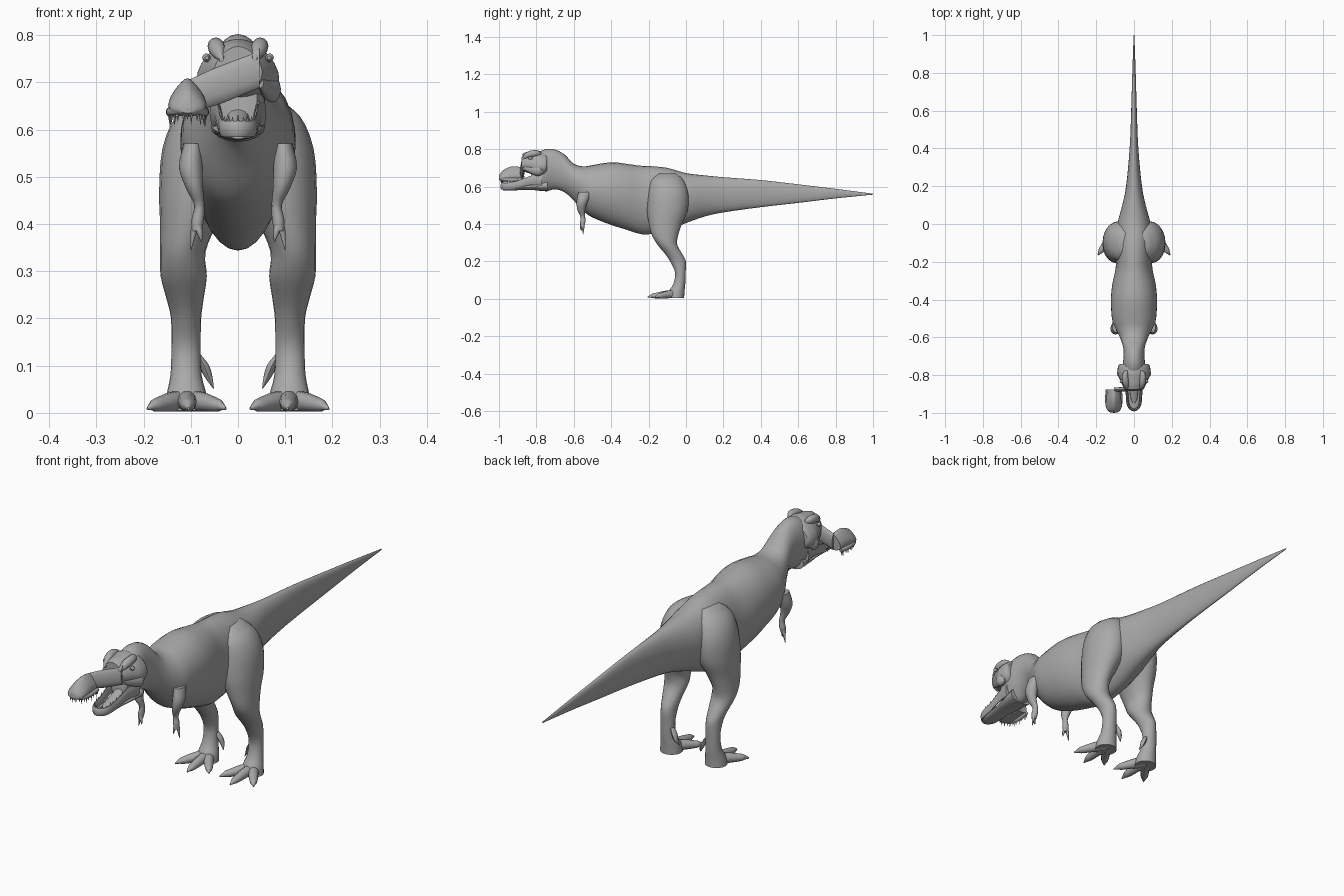
import bpy, bmesh, math
from mathutils import Vector

X, Y, Z = Vector((1, 0, 0)), Vector((0, 1, 0)), Vector((0, 0, 1))
hide = bpy.data.materials.new("grey hide")
hide.diffuse_color = (0.4, 0.4, 0.4, 1)


def spline(rows, n):
    """Smoothly interpolate ring rows (Catmull-Rom)."""
    rows = [Vector(r) for r in rows]
    out = []
    for i in range(len(rows) - 1):
        p0, p1, p2 = rows[max(i - 1, 0)], rows[i], rows[i + 1]
        p3 = rows[min(i + 2, len(rows) - 1)]
        for k in range(n):
            t = k / n
            out.append(0.5 * (2 * p1 + (p2 - p0) * t + (2 * p0 - 5 * p1 + 4 * p2 - p3) * t * t
                              + (3 * p1 - p0 - 3 * p2 + p3) * t ** 3))
    return out + [rows[-1]]


def finish(name, bm, mirror, angle=50):
    bmesh.ops.recalc_face_normals(bm, faces=bm.faces)
    me = bpy.data.meshes.new(name)
    bm.to_mesh(me)
    bm.free()
    ob = bpy.data.objects.new(name, me)
    bpy.context.collection.objects.link(ob)
    me.materials.append(hide)
    bpy.ops.object.select_all(action='DESELECT')
    ob.select_set(True)
    bpy.context.view_layer.objects.active = ob
    bpy.ops.object.shade_smooth_by_angle(angle=math.radians(angle))
    if mirror:
        ob.modifiers.new("mirror", 'MIRROR').use_mirror_merge = False
    return ob


def loft(name, rings, u=X, v=Z, sides=20, n=3, taper=0.0, mirror=False):
    """Rings are x, y, z, half size along u, half size along v.
    With u=None the section turns to follow the path; taper widens the top."""
    rows = spline(rings, n)
    bm = bmesh.new()
    loops = []
    for i, r in enumerate(rows):
        c, uu = Vector(r[:3]), u
        if u is None:
            t = Vector(rows[min(i + 1, len(rows) - 1)][:3]) - Vector(rows[max(i - 1, 0)][:3])
            uu = Vector((t.y, -t.x, 0)).normalized()
        loop = []
        for k in range(sides):
            a = 2 * math.pi * k / sides
            w = math.cos(a) * (1 + taper * math.sin(a))
            loop.append(bm.verts.new(c + uu * w * max(r[3], .0005) + v * math.sin(a) * max(r[4], .0005)))
        loops.append(loop)
    for a, b in zip(loops, loops[1:]):
        for k in range(sides):
            m = (k + 1) % sides
            bm.faces.new((a[k], a[m], b[m], b[k]))
    bm.faces.new(loops[0])
    bm.faces.new(loops[-1])
    return finish(name, bm, mirror)


def teeth(name, path, count, length, radius, mirror=False):
    """A row of pointed teeth hanging from, or standing on, a path."""
    rows = spline(path, 8)
    bm = bmesh.new()
    for i in range(count):
        p = rows[round(i * (len(rows) - 1) / (count - 1))]
        size = length * (1 if i % 2 else 0.7)
        base = [bm.verts.new(p + Vector((math.cos(a), math.sin(a), 0)) * radius)
                for a in (k * math.pi / 3 for k in range(6))]
        tip = bm.verts.new(p + Z * size)
        for k in range(6):
            bm.faces.new((base[k], base[(k + 1) % 6], tip))
        bm.faces.new(base)
    return finish(name, bm, mirror)


def trunk(rows):
    """Rows of y, top, bottom, half width turned into rings."""
    return [(0, y, (t + b) / 2, w, (t - b) / 2) for y, t, b, w in rows]


# Tail, torso and neck in one skin
loft("body", trunk([
    (1.0, .562, .557, .002), (.8, .588, .537, .009), (.6, .612, .513, .015), (.4, .635, .49, .023),
    (.2, .65, .462, .042), (.1, .66, .44, .062), (0, .672, .405, .088), (-.1, .70, .365, .095),
    (-.2, .71, .345, .095), (-.25, .712, .348, .1), (-.32, .722, .37, .115), (-.4, .73, .395, .122),
    (-.5, .715, .435, .117), (-.55, .708, .47, .1), (-.6, .722, .525, .075), (-.65, .772, .57, .058),
    (-.7, .798, .585, .055), (-.75, .80, .575, .06), (-.8, .775, .58, .055), (-.83, .73, .59, .04)]),
    sides=28, taper=.08)

# Thigh, shin and ankle
loft("leg", [
    (.045, -.1, .67, .03, .05), (.064, -.1, .63, .066, .09), (.08, -.095, .56, .08, .108),
    (.09, -.1, .47, .077, .108), (.105, -.11, .4, .06, .088), (.117, -.112, .34, .048, .07),
    (.115, -.1, .29, .049, .053), (.112, -.066, .24, .039, .046), (.11, -.043, .2, .032, .042),
    (.11, -.03, .14, .031, .028), (.11, -.036, .08, .033, .032), (.109, -.05, .04, .042, .042),
    (.109, -.055, .005, .046, .045)], v=Y, mirror=True)

# Three splayed toes with claws, and the small inner claw
for label, dx, y in (("outer", .083, -.165), ("middle", -.004, -.205), ("inner", -.083, -.165)):
    dy = y + .05
    loft(label + "_toe", [
        (.109, -.045, .026, .024, .024), (.109 + dx * .4, -.05 + dy * .4, .023, .02, .021),
        (.109 + dx * .75, -.05 + dy * .75, .017, .016, .015), (.109 + dx * .85, -.05 + dy * .86, .016, .011, .011),
        (.109 + dx, y, .009, .002, .003)], u=None, sides=10, mirror=True)
loft("inner_claw", [(.086, -.025, .125, .006, .01), (.072, -.022, .1, .011, .014),
                    (.062, -.02, .075, .008, .01), (.052, -.028, .052, .001, .001)],
     v=Y, sides=8, mirror=True)

# Short arms with two fingers
loft("arm", [
    (.095, -.54, .57, .02, .035), (.1, -.555, .52, .025, .03), (.092, -.56, .475, .018, .021),
    (.082, -.552, .44, .011, .013), (.085, -.552, .41, .013, .014), (.087, -.555, .385, .01, .01)],
    v=Y, sides=12, mirror=True)
for label, x, y, z in (("outer", .1, -.55, .345), ("inner", .077, -.56, .362)):
    loft(label + "_finger", [(.087, -.553, .405, .008, .009), ((x + .087) / 2, y, .385, .007, .007),
                             (x, y, z, .001, .001)], v=Y, sides=8, mirror=True)

# Rear part of the skull
loft("skull", [
    (0, -.742, .725, .074, .05), (0, -.755, .722, .083, .063), (0, -.79, .722, .085, .07),
    (0, -.82, .727, .074, .062), (0, -.85, .73, .062, .055), (0, -.875, .73, .05, .046)],
    taper=-.22, sides=24)
loft("brow", [(.04, -.775, .775, .006, .008), (.047, -.8, .778, .016, .017),
              (.044, -.845, .77, .017, .018), (.035, -.88, .75, .005, .006)], sides=12, mirror=True)
loft("eye", [(.066, -.822, .752, .004, .004), (.067, -.832, .752, .009, .009),
             (.066, -.842, .752, .004, .004)], sides=10, mirror=True)
loft("cheek", [(.07, -.765, .69, .008, .02), (.072, -.79, .685, .019, .028),
               (.06, -.825, .69, .014, .022), (.048, -.865, .7, .006, .012)], sides=12, mirror=True)

# Sideways bridge between the skull and the shifted muzzle
loft("muzzle_bridge", [(.045, -.868, .73, .012, .042), (-.03, -.873, .698, .012, .041),
                       (-.107, -.878, .668, .012, .036)], u=Y, sides=12, n=1)

# Shifted muzzle with its ridge and teeth
MX = -.107
loft("muzzle", [
    (MX, -.875, .667, .032, .034), (MX, -.9, .669, .034, .038), (MX, -.93, .669, .036, .039),
    (MX, -.96, .663, .037, .035), (MX, -.985, .655, .032, .027), (MX, -.999, .648, .016, .013)],
    taper=-.5, sides=20)
loft("muzzle_lip", [(MX - .036, -.876, .639, .007, .008), (MX - .038, -.93, .637, .008, .01),
                    (MX - .031, -.975, .639, .008, .009), (MX, -.992, .644, .008, .01),
                    (MX + .031, -.975, .639, .008, .009), (MX + .038, -.93, .637, .008, .01),
                    (MX + .036, -.876, .639, .007, .008)], u=None, sides=10, n=4)
teeth("upper_teeth", [(MX - .037, -.88, .634), (MX - .037, -.93, .632), (MX - .03, -.973, .634),
                      (MX, -.99, .638), (MX + .03, -.973, .634), (MX + .037, -.93, .632),
                      (MX + .037, -.88, .634)], 21, -.027, .004)

# Open lower jaw: rim, floor, tongue and teeth
loft("jaw_rim", [(-.05, -.77, .635, .01, .03), (-.043, -.83, .633, .008, .026), (-.037, -.9, .612, .007, .02),
                 (-.03, -.96, .602, .007, .018), (0, -.985, .601, .007, .018), (.03, -.96, .602, .007, .018),
                 (.037, -.9, .612, .007, .02), (.043, -.83, .633, .008, .026), (.05, -.77, .635, .01, .03)],
     u=None, sides=10, n=4)
loft("jaw_floor", trunk([(-.74, .64, .574, .058), (-.8, .618, .58, .05), (-.87, .606, .582, .04),
                         (-.94, .598, .578, .034), (-.978, .595, .58, .018)]), sides=16)
loft("tongue", trunk([(-.8, .655, .61, .026), (-.86, .63, .596, .023), (-.92, .61, .59, .018),
                      (-.95, .602, .59, .006)]), sides=12)
teeth("lower_teeth", [(-.041, -.85, .645), (-.037, -.9, .629), (-.029, -.958, .617), (0, -.984, .616),
                      (.029, -.958, .617), (.037, -.9, .629), (.041, -.85, .645)], 19, .017, .0035)
